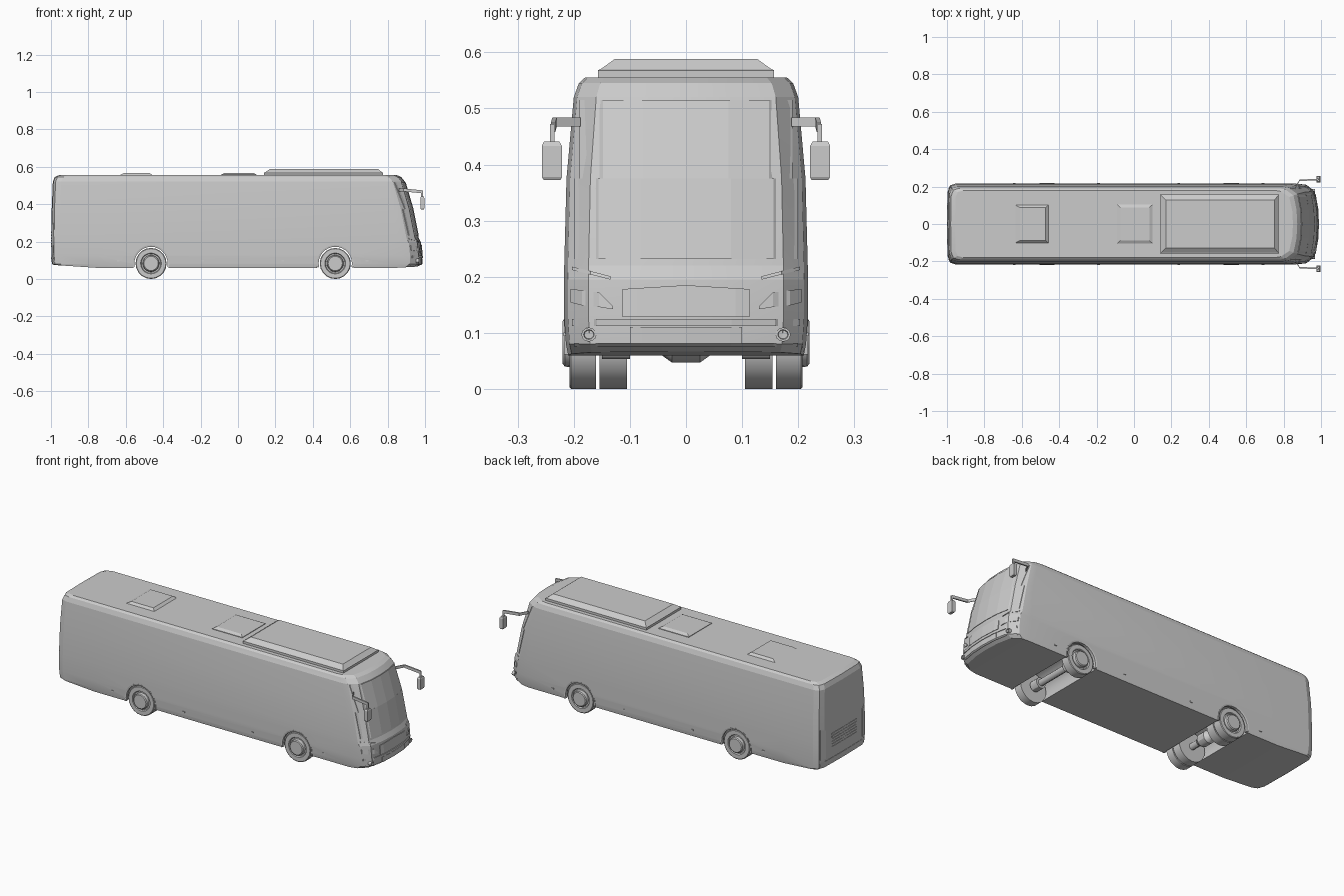
import bpy, bmesh, math
from mathutils import Vector

if "Cube" in bpy.data.objects:
    bpy.data.objects.remove(bpy.data.objects["Cube"])


def make(name, verts, faces, smooth=False):
    me = bpy.data.meshes.new(name)
    me.from_pydata(verts, [], faces)
    bm = bmesh.new()
    bm.from_mesh(me)
    bmesh.ops.remove_doubles(bm, verts=bm.verts, dist=1e-5)
    bmesh.ops.recalc_face_normals(bm, faces=bm.faces)
    bm.to_mesh(me)
    bm.free()
    ob = bpy.data.objects.new(name, me)
    bpy.context.collection.objects.link(ob)
    if smooth:
        bpy.ops.object.select_all(action='DESELECT')
        ob.select_set(True)
        bpy.context.view_layer.objects.active = ob
        bpy.ops.object.shade_smooth_by_angle(angle=math.radians(30))
    return ob


def loft(name, rings, smooth=False):
    """Closed rings of equal length, joined and capped."""
    n = len(rings[0])
    faces = [(k * n + i, k * n + (i + 1) % n, (k + 1) * n + (i + 1) % n, (k + 1) * n + i)
             for k in range(len(rings) - 1) for i in range(n)]
    last = (len(rings) - 1) * n
    faces += [tuple(range(n)), tuple(range(last, last + n))]
    return make(name, [v for r in rings for v in r], faces, smooth)


def rect(x0, x1, y0, y1, z):
    return [(x0, y0, z), (x1, y0, z), (x1, y1, z), (x0, y1, z)]


def box(name, x0, x1, y0, y1, z0, z1):
    return loft(name, [rect(x0, x1, y0, y1, z0), rect(x0, x1, y0, y1, z1)])


def lathe(name, profile, cx, cz, side=1, n=20):
    """Profile of (radius, y) turned about a crosswise axis."""
    rings = [[(cx + r * math.cos(2 * math.pi * i / n), side * y, cz + r * math.sin(2 * math.pi * i / n))
              for i in range(n)] for r, y in profile]
    return loft(name, rings, True)


# Body shell: plan outlines stacked by height (z, half width, rear x, front x)
LEVELS = [(.06, .210, -.985, .960), (.08, .214, -.994, .983), (.125, .217, -.998, .985),
          (.195, .217, -.998, .978), (.22, .217, -.998, .966), (.375, .213, -.996, .935),
          (.52, .200, -.990, .893), (.545, .191, -.980, .873), (.555, .180, -.957, .850)]


def half_outline(level):
    z, w, xr, xf = level
    pts = [(xr, 0), (xr + .003, .8 * w), (xr + .015, .95 * w), (xr + .045, w), (-.76, w),
           (min(.85, xf - .1), w), (xf - .065, .97 * w), (xf - .02, .8 * w), (xf - .004, .4 * w), (xf, 0)]
    out = []
    for x, y in pts:
        zz = z
        if z == .06:
            zz += .016 * max(0, (-.76 - x) / .24) + .007 * max(0, (x - .85) / .12)
        out.append((x, y, zz))
    return out


rings = []
for lv in LEVELS:
    h = half_outline(lv)
    rings.append(h + [(x, -y, z) for x, y, z in h[-2:0:-1]])
n = len(rings[0])
verts = [v for r in rings for v in r]
faces = [(k * n + i, k * n + (i + 1) % n, (k + 1) * n + (i + 1) % n, (k + 1) * n + i)
         for k in range(len(rings) - 1) for i in range(n)]
for base in (0, (len(rings) - 1) * n):
    for i in range(n // 2):
        f = [base + i, base + i + 1, base + (n - i - 1) % n, base + (n - i) % n]
        faces.append(tuple(dict.fromkeys(f)))
body = make("body_shell", verts, faces)

# Wheel wells cut right across the underside
AXLES = {"rear": -.465, "front": .52}
WZ = .083
for cx in AXLES.values():
    arc = [(cx + .097 * math.cos(math.pi * i / 16), WZ + .097 * math.sin(math.pi * i / 16)) for i in range(17)]
    arc += [(cx - .097, 0), (cx + .097, 0)]
    cutter = loft("well_cutter", [[(x, s * .3, z) for x, z in arc] for s in (-1, 1)])
    mod = body.modifiers.new("well", 'BOOLEAN')
    mod.operation, mod.solver, mod.object = 'DIFFERENCE', 'EXACT', cutter
    bpy.context.view_layer.objects.active = body
    bpy.ops.object.modifier_apply(modifier=mod.name)
    bpy.data.objects.remove(cutter)
bpy.ops.object.select_all(action='DESELECT')
body.select_set(True)
bpy.ops.object.shade_smooth_by_angle(angle=math.radians(12))
bpy.context.view_layer.update()

# Wheels, arch lips and axles
OUTER = [(.04, .16), (.083, .16), (.083, .205), (.079, .208), (.056, .208), (.052, .2),
         (.045, .2), (.043, .216), (.038, .22)]
INNER = [(.04, .105), (.083, .105), (.083, .154), (.04, .154)]
for end, cx in AXLES.items():
    for side, tag in ((1, "left"), (-1, "right")):
        lathe(f"{end}_{tag}_wheel", OUTER, cx, WZ, side)
        if end == "rear":
            lathe(f"rear_{tag}_inner_wheel", INNER, cx, WZ, side)
        lip = []
        for i in range(17):
            a = math.pi * (i / 16 * 1.14 - .07)
            lip.append([(cx + r * math.cos(a), side * y, WZ + r * math.sin(a))
                        for r, y in ((.089, .2), (.098, .2), (.098, .2175), (.089, .2155))])
        loft(f"{end}_{tag}_arch_lip", lip)
    lathe(f"{end}_axle", [(.018, -.165), (.018, .165)], cx, WZ, n=12)
lathe("differential", [(.018, -.05), (.036, -.025), (.036, .025), (.018, .05)], AXLES["rear"], WZ, n=12)
lathe("front_axle_hub", [(.03, -.15), (.03, -.1)], AXLES["front"], WZ, n=12)
lathe("front_axle_hub", [(.03, .1), (.03, .15)], AXLES["front"], WZ, n=12)

# Roof air conditioner and hatches
loft("roof_air_conditioner", [rect(.14, .775, -.157, .157, .55), rect(.14, .775, -.157, .157, .568),
                              rect(.145, .77, -.152, .152, .57), rect(.17, .75, -.127, .127, .588)])
loft("middle_roof_hatch", [rect(-.09, .1, -.105, .105, .55), rect(-.09, .1, -.105, .105, .558),
                           rect(-.072, .082, -.088, .088, .567)])
loft("rear_roof_hatch", [rect(-.637, -.455, -.103, .103, .553), rect(-.61, -.472, -.088, .088, .567)])


def surface_x(y, z, end):
    hit, loc, _, _ = body.ray_cast(Vector((2 * end, y, z)), Vector((-end, 0, 0)))
    return loc.x if hit else end * .9


def strip(name, stations, end=1, out=.003):
    """Raised panel hugging the nose (end=1) or tail (end=-1): stations of (y, z low, z high)."""
    rings = []
    for y, z0, z1 in stations:
        a, b = surface_x(y, z0, end), surface_x(y, z1, end)
        rings.append([(a - end * .006, y, z0), (a + end * out, y, z0),
                      (b + end * out, y, z1), (b - end * .006, y, z1)])
    return loft(name, rings)


def band(ymax, z0, z1, rise=0):
    ys = [v * ymax for v in (-1, -.78, -.4, 0, .4, .78, 1)]
    return [(y, z0, z1 + rise * (1 - abs(y) / ymax)) for y in ys]


# Windscreen, bonnet panel and bumper
strip("windscreen_lower", band(.2, .232, .375))
strip("windscreen_upper", band(.19, .375, .515))
strip("bonnet_panel", band(.113, .128, .178, .007))
strip("bumper_ledge", band(.203, .112, .125), out=.004)
strip("bumper_grille", band(.1, .081, .11))
strip("bumper_lower_lip", band(.2, .076, .081), out=.004)

# Lamps, mirrors and side markers
for s, tag in ((1, "left"), (-1, "right")):
    strip(f"{tag}_headlight", [(s * y, a, b) for y, a, b in
          ((.13, .142, .147), (.155, .146, .172), (.185, .149, .176), (.206, .154, .178))], out=.004)
    strip(f"{tag}_lamp_brow", [(s * y, a, a + .006) for y, a in
          ((.135, .195), (.17, .204), (.203, .212))], out=.004)
    fx = surface_x(s * .173, .097, 1)
    ring = [(.0135 * math.cos(i * math.pi / 6), .0125 * math.sin(i * math.pi / 6)) for i in range(12)]
    loft(f"{tag}_fog_light", [[(fx + d, s * .173 + k * a, .097 + k * b) for a, b in ring]
                              for d, k in ((-.012, 1), (.006, 1), (.006, .7), (.001, .6))])
    strip(f"{tag}_tail_light", [(s * .165, .13, .29), (s * .2, .13, .30)], -1)
    path = [(.862, .192, .476), (.885, .234, .476), (.985, .237, .466)]
    loft(f"{tag}_mirror_arm", [[(x, s * (y + dy), z + dz) for dy, dz in
                               ((-.004, -.008), (.004, -.008), (.004, .008), (-.004, .008))] for x, y, z in path])
    box(f"{tag}_mirror_stem", .979, .989, s * .234, s * .242, .435, .472)
    loft(f"{tag}_mirror_head", [rect(.978, .993, s * .224, s * .253, .372),
                                rect(.975, .996, s * .221, s * .257, .378),
                                rect(.975, .996, s * .221, s * .257, .433),
                                rect(.978, .993, s * .226, s * .253, .441)])
    for x in (.69, .24, -.19, -.64):
        box(f"{tag}_side_marker", x - .007, x + .007, s * .21, s * .2185, .094, .101)

# Tail grille and rear bumper
for i in range(6):
    z = .17 + i * .015
    strip("tail_grille_slat", [(-.11, z, z + .008), (.11, z, z + .008)], -1)
strip("rear_bumper", [(y, .09, .115) for y in (-.2, -.165, 0, .165, .2)], -1, .002)
